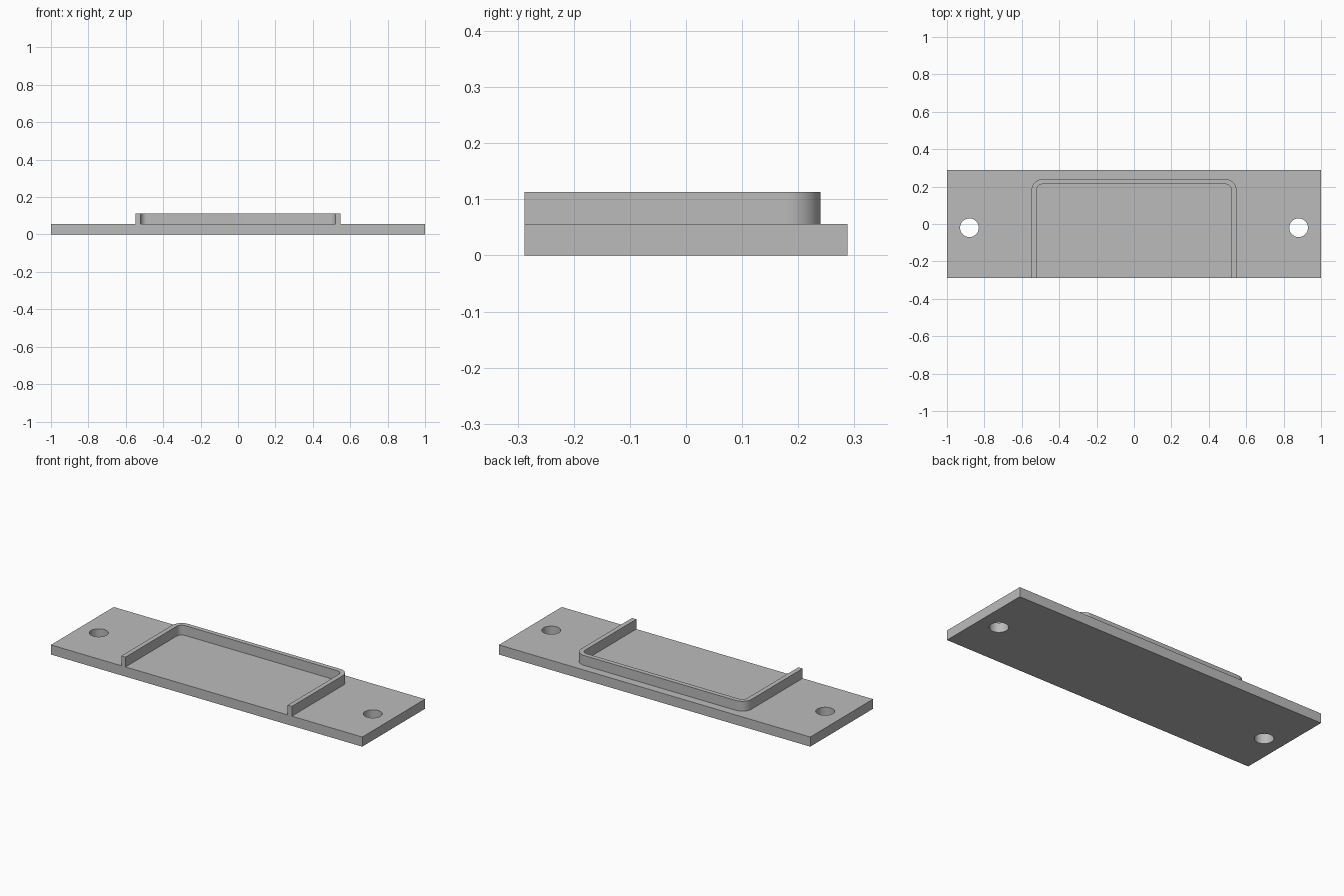
import bpy
import bmesh
from math import cos, sin, pi, radians

cube = bpy.data.objects.get("Cube")
if cube:
    bpy.data.objects.remove(cube, do_unlink=True)

HALF_X, HALF_Y = 1.0, 0.288
PLATE_TOP, RIM_TOP = 0.056, 0.113

grey = bpy.data.materials.new("plain grey")
grey.use_nodes = True
colour = (0.5, 0.5, 0.5, 1)
grey.diffuse_color = colour
grey.node_tree.nodes["Principled BSDF"].inputs["Base Color"].default_value = colour


def extrude_outline(name, points, z0, z1):
    """Solid made by raising a closed outline from z0 to z1."""
    bm = bmesh.new()
    face = bm.faces.new([bm.verts.new((x, y, z0)) for x, y in points])
    raised = bmesh.ops.extrude_face_region(bm, geom=[face], use_keep_orig=True)["geom"]
    verts = [v for v in raised if isinstance(v, bmesh.types.BMVert)]
    bmesh.ops.translate(bm, verts=verts, vec=(0, 0, z1 - z0))
    bmesh.ops.recalc_face_normals(bm, faces=bm.faces)
    mesh = bpy.data.meshes.new(name)
    bm.to_mesh(mesh)
    bm.free()
    mesh.materials.append(grey)
    obj = bpy.data.objects.new(name, mesh)
    bpy.context.collection.objects.link(obj)
    return obj


def circle(cx, cy, r, n=48):
    return [(cx + r * cos(2 * pi * i / n), cy + r * sin(2 * pi * i / n)) for i in range(n)]


def u_path(half_width, back, radius, steps=12):
    """U shape open at the front, with rounded back corners, right to left."""
    angles = [pi / 2 * i / steps for i in range(steps + 1)]
    side = [(half_width, -HALF_Y)]
    side += [(half_width - radius + radius * cos(a), back - radius + radius * sin(a))
             for a in angles]
    return side + [(-x, y) for x, y in reversed(side)]


# Base plate with a screw hole at each end
plate = extrude_outline("base_plate", [(-HALF_X, -HALF_Y), (HALF_X, -HALF_Y),
                                       (HALF_X, HALF_Y), (-HALF_X, HALF_Y)], 0, PLATE_TOP)
for side, x in (("left", 0.88), ("right", -0.88)):
    cutter = extrude_outline(side + "_hole_cutter", circle(x, -0.02, 0.05), -0.1, 0.2)
    cutter.hide_render = True
    cutter.hide_viewport = True
    cutter.display_type = 'WIRE'
    hole = plate.modifiers.new(side + " screw hole", 'BOOLEAN')
    hole.operation = 'DIFFERENCE'
    hole.solver = 'EXACT'
    hole.object = cutter

# Raised rim, open at the front
outer = u_path(0.548, 0.24, 0.06)
inner = u_path(0.521, 0.213, 0.033)
rim = extrude_outline("raised_rim", outer + inner[::-1], PLATE_TOP, RIM_TOP)

# Smooth the round walls, keep the edges sharp
for obj in (plate, rim):
    bpy.ops.object.select_all(action='DESELECT')
    obj.select_set(True)
    bpy.context.view_layer.objects.active = obj
    bpy.ops.object.shade_smooth_by_angle(angle=radians(30))

# Cut hole walls take their shading from the cutters
for obj in bpy.data.objects:
    if obj.name.endswith("_hole_cutter"):
        for poly in obj.data.polygons:
            poly.use_smooth = len(poly.vertices) == 4
for edge in plate.data.edges:
    edge.use_edge_sharp = True
for poly in plate.data.polygons:
    poly.use_smooth = False
